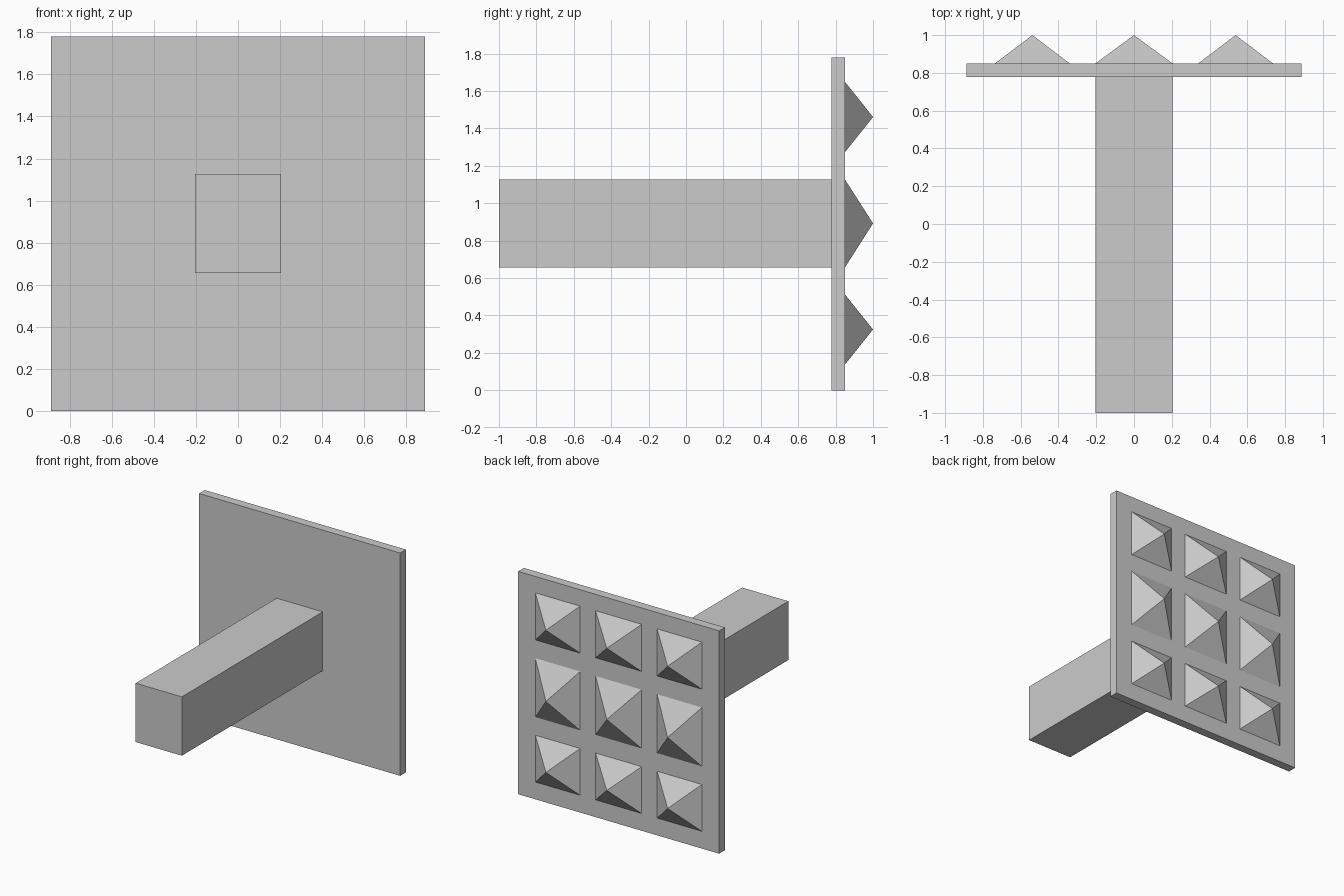
import bpy
import bmesh

if "Cube" in bpy.data.objects:
    bpy.data.objects.remove(bpy.data.objects["Cube"])


def make_object(name, bm):
    bmesh.ops.recalc_face_normals(bm, faces=bm.faces)
    mesh = bpy.data.meshes.new(name)
    bm.to_mesh(mesh)
    bm.free()
    obj = bpy.data.objects.new(name, mesh)
    bpy.context.collection.objects.link(obj)
    return obj


def box(name, x, y, z):
    """Box from (min, max) ranges."""
    bm = bmesh.new()
    bmesh.ops.create_cube(bm, size=1)
    for v in bm.verts:
        v.co = [r[0] if c < 0 else r[1] for c, r in zip(v.co, (x, y, z))]
    return make_object(name, bm)


def spike(name, x, z, half_x, half_z, y_base, y_tip):
    """Four-sided pyramid pointing along +y."""
    bm = bmesh.new()
    base = [bm.verts.new((x + sx * half_x, y_base, z + sz * half_z))
            for sx, sz in ((-1, -1), (1, -1), (1, 1), (-1, 1))]
    tip = bm.verts.new((x, y_tip, z))
    bm.faces.new(base)
    for i in range(4):
        bm.faces.new((base[i], base[(i + 1) % 4], tip))
    return make_object(name, bm)


# Handle and striking plate
box("handle", (-0.204, 0.204), (-1.0, 0.778), (0.657, 1.127))
box("plate", (-0.888, 0.888), (0.778, 0.85), (0.0, 1.78))

# 3 x 3 grid of spikes: (centre, half size) for columns and rows
columns = {"left": (-0.538, 0.198), "middle": (0.0, 0.204), "right": (0.538, 0.198)}
rows = {"bottom": (0.325, 0.187), "centre": (0.892, 0.235), "top": (1.461, 0.188)}
for row, (z, half_z) in rows.items():
    for col, (x, half_x) in columns.items():
        spike(f"spike_{row}_{col}", x, z, half_x, half_z, 0.85, 1.0)
